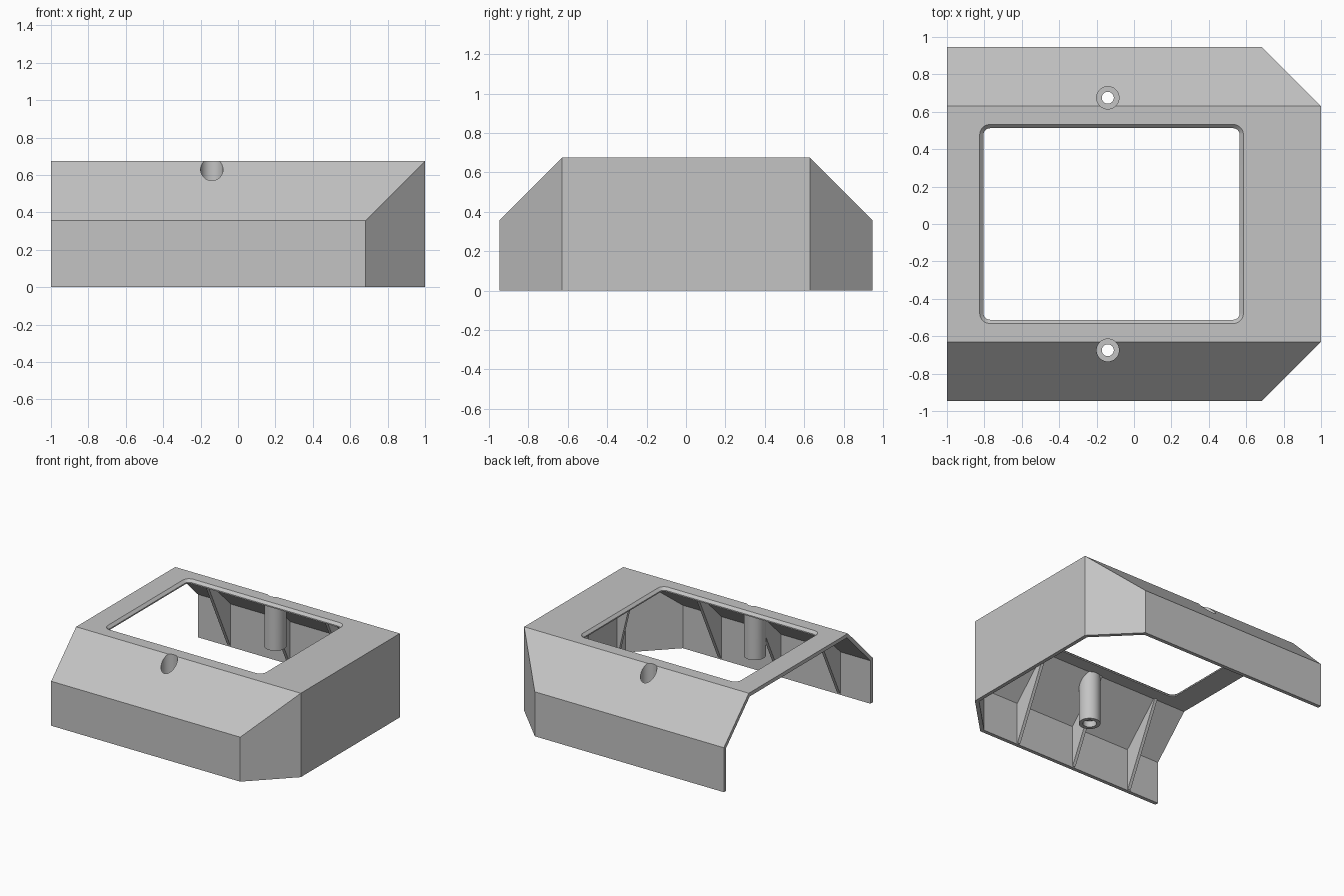
import bpy, bmesh, math
from mathutils import Vector

if "Cube" in bpy.data.objects:
    bpy.data.objects.remove(bpy.data.objects["Cube"])

H, T = 0.675, 0.03          # overall height, wall thickness
POST_X, POST_Y = -0.14, 0.675

grey = bpy.data.materials.new("plain grey")
grey.diffuse_color = (0.55, 0.55, 0.55, 1)
grey.use_nodes = True
grey.node_tree.nodes["Principled BSDF"].inputs["Base Color"].default_value = grey.diffuse_color


def finish(name, bm):
    bmesh.ops.recalc_face_normals(bm, faces=bm.faces)
    me = bpy.data.meshes.new(name)
    bm.to_mesh(me)
    bm.free()
    me.materials.append(grey)
    ob = bpy.data.objects.new(name, me)
    bpy.context.collection.objects.link(ob)
    return ob


def hull(name, pts):
    bm = bmesh.new()
    for p in pts:
        bm.verts.new(p)
    bmesh.ops.convex_hull(bm, input=bm.verts)
    bmesh.ops.dissolve_limit(bm, angle_limit=0.02, verts=bm.verts, edges=bm.edges)
    return finish(name, bm)


def loft(name, rings):
    """Closed solid through rings that have equal point counts."""
    bm = bmesh.new()
    loops = [[bm.verts.new(p) for p in r] for r in rings]
    n = len(loops[0])
    for a, b in zip(loops, loops[1:]):
        for i in range(n):
            j = (i + 1) % n
            bm.faces.new((a[i], a[j], b[j], b[i]))
    bm.faces.new(loops[0])
    bm.faces.new(loops[-1])
    return finish(name, bm)


def cylinder(name, x, y, r, z0, z1, n=48):
    def ring(z):
        return [(x + r * math.cos(2 * math.pi * i / n),
                 y + r * math.sin(2 * math.pi * i / n), z) for i in range(n)]
    return loft(name, [ring(z0), ring(z1)])


def boolean(ob, other, op, keep=False):
    m = ob.modifiers.new("cut", 'BOOLEAN')
    m.operation, m.object, m.solver = op, other, 'EXACT'
    bpy.context.view_layer.objects.active = ob
    bpy.ops.object.modifier_apply(modifier=m.name)
    if not keep:
        bpy.data.objects.remove(other)


def body(name, x0, z0, x1, w, c, ym, zm, top):
    """Sloped block: w half width, c x where the corner cut starts,
    ym half width of the flat top, zm height where the slope starts."""
    pts = []
    for s in (-1, 1):
        pts += [(x0, s * w, z0), (c, s * w, z0), (x1, s * ym, z0),
                (x0, s * w, zm), (c, s * w, zm),
                (x0, s * ym, top), (x1, s * ym, top)]
    return hull(name, pts)


# Outer block and the hollow inside it, open at the bottom and left end
outer = body("outer_block", -1, 0, 1, 0.947, 0.683, 0.63, 0.358, H)
shell = body("housing", -1, 0, 1, 0.947, 0.683, 0.63, 0.358, H)
d = T * (math.sqrt(2) - 1)
hollow = body("hollow", -1.2, -0.2, 1 - T, 0.947 - T, 0.683 - d,
              0.63 - d, 0.358 - d, H - T)
boolean(shell, hollow, 'DIFFERENCE')

# Triangular gussets on the long walls
prof = [(0.913, 0.01), (0.605, 0.647), (0.605, 0.66),
        (0.625, 0.66), (0.93, 0.355), (0.93, 0.01)]
for s in (-1, 1):
    for x in (-0.72, -0.19, 0.34):
        rib = loft("rib", [[(x + e, s * y, z) for y, z in prof]
                           for e in (-0.013, 0.013)])
        boolean(shell, rib, 'UNION')

# Slim gussets on the right end wall
prof = [(0.985, 0.01), (0.965, 0.01), (0.81, 0.647), (0.81, 0.66), (0.985, 0.66)]
for y in (-0.52, 0, 0.52):
    rib = loft("end_rib", [[(x, y + e, z) for x, z in prof]
                           for e in (-0.013, 0.013)])
    boolean(shell, rib, 'UNION')

# Screw posts, trimmed to the outer surface, with recess and through hole
for s in (-1, 1):
    y = s * POST_Y
    post = cylinder("post", POST_X, y, 0.08, 0.25, 0.9)
    boolean(post, outer, 'INTERSECT', keep=True)
    boolean(shell, post, 'UNION')
    for r, z0, z1 in ((0.06, 0.45, 1), (0.032, 0.1, 0.6), (0.05, 0.1, 0.30)):
        boolean(shell, cylinder("bore", POST_X, y, r, z0, z1), 'DIFFERENCE')
bpy.data.objects.remove(outer)


# Rounded window with a bevelled rim
def window_ring(grow, z):
    hx, hy, r = 0.685 + grow, 0.512 + grow, 0.035 + grow
    pts = []
    for k, (sx, sy) in enumerate(((1, 1), (-1, 1), (-1, -1), (1, -1))):
        for i in range(9):
            a = math.pi / 2 * (k + i / 8)
            pts.append(Vector((-0.12 + sx * (hx - r) + r * math.cos(a),
                               sy * (hy - r) + r * math.sin(a), z)))
    return pts


window = loft("window", [window_ring(0, 0.5), window_ring(0, H - 0.02),
                         window_ring(0.02, H), window_ring(0.02, 0.8)])
boolean(shell, window, 'DIFFERENCE')

# Smooth the round parts only
bpy.ops.object.select_all(action='DESELECT')
shell.select_set(True)
bpy.context.view_layer.objects.active = shell
bpy.ops.object.shade_smooth_by_angle(angle=math.radians(25))
